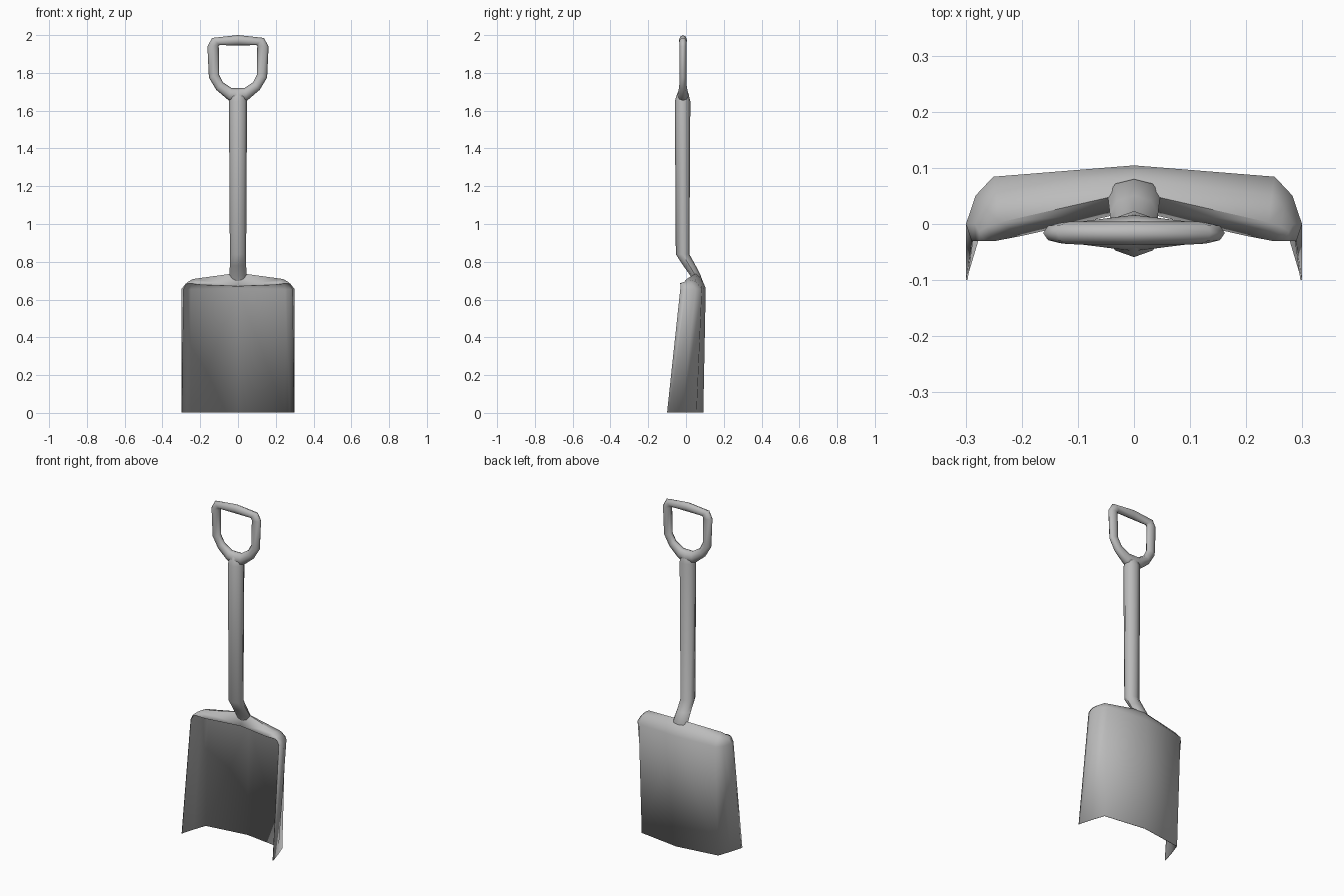
import bpy
import bmesh
from math import cos, sin, pi, radians
from mathutils import Vector

old = bpy.data.objects.get("Cube")
if old:
    bpy.data.objects.remove(old, do_unlink=True)

metal = bpy.data.materials.new("grey")
metal.use_nodes = True
GREY = (0.5, 0.5, 0.5, 1)
metal.diffuse_color = GREY
metal.node_tree.nodes["Principled BSDF"].inputs["Base Color"].default_value = GREY


def skin(name, rows, close_ring=False, close_path=False, caps=False):
    """Join rows of points into a quad surface."""
    bm = bmesh.new()
    grid = [[bm.verts.new(p) for p in row] for row in rows]
    n, m = len(grid), len(grid[0])
    for i in range(n if close_path else n - 1):
        a, b = grid[i], grid[(i + 1) % n]
        for j in range(m if close_ring else m - 1):
            k = (j + 1) % m
            bm.faces.new((a[j], a[k], b[k], b[j]))
    if caps:
        bm.faces.new(grid[0])
        bm.faces.new(grid[-1])
    bmesh.ops.recalc_face_normals(bm, faces=bm.faces)
    mesh = bpy.data.meshes.new(name)
    bm.to_mesh(mesh)
    bm.free()
    mesh.materials.append(metal)
    obj = bpy.data.objects.new(name, mesh)
    bpy.context.collection.objects.link(obj)
    return obj


def smooth(obj, angle):
    bpy.ops.object.select_all(action="DESELECT")
    obj.select_set(True)
    bpy.context.view_layer.objects.active = obj
    bpy.ops.object.shade_smooth_by_angle(angle=radians(angle))


# Blade: one half from side edge to centre, bottom row over the crown to the front lip
blade_rows = [
    [(.298, -.1, .001), (.297, -.09, .001), (.276, -.02, .001), (.25, .055, .001), (0, .09, .001)],
    [(.288, -.03, .655), (.298, 0, .655), (.281, .05, .655), (.25, .083, .655), (0, .103, .66)],
    [(.28, -.03, .67), (.283, 0, .674), (.266, .03, .685), (.245, .05, .695), (0, .08, .715)],
    [(.275, -.03, .68), (.275, -.013, .684), (.262, -.005, .694), (.24, .003, .707), (0, .058, .74)],
    [(.27, -.03, .68), (.265, -.03, .684), (.25, -.03, .685), (.2, -.02, .678), (0, .025, .67)],
]
blade = skin("blade", blade_rows)
mirror = blade.modifiers.new("mirror", "MIRROR")
mirror.use_clip = True
shell = blade.modifiers.new("thickness", "SOLIDIFY")
shell.thickness = 0.003
shell.offset = 0
smooth(blade, 60)

# Shaft: centre y, z, half width, half depth, bending back into the shoulder
SIDES = 8
shaft_path = [
    (.058, .685, .035, .016), (.052, .725, .047, .028),
    (.018, .78, .043, .033), (-.018, .84, .043, .036), (-.018, 1.65, .048, .041),
    (-.017, 1.69, .038, .03), (-.016, 1.71, .02, .02),
]
rings = []
for y, z, w, d in shaft_path:
    ring = []
    for s in range(SIDES):
        a = 2 * pi * s / SIDES
        ring.append((w * cos(a), y + d * sin(a), z))
    rings.append(ring)
smooth(skin("shaft", rings, close_ring=True, caps=True), 60)

# Handle: closed D-shaped tube; outer outline, inner outline, half depth
half = [
    ((.05, 1.655), (.035, 1.72), .027), ((.115, 1.71), (.08, 1.75), .02),
    ((.154, 1.775), (.1, 1.79), .018), ((.162, 1.94), (.102, 1.942), .018),
    ((.137, 1.985), (.098, 1.947), .02),
]
flip = [((-o[0], o[1]), (-i[0], i[1]), d) for o, i, d in reversed(half)]
loop = [((0, 1.64), (0, 1.72), .032)] + half + [((0, 2.0), (0, 1.945), .021)] + flip
rings = []
for outer, inner, depth in loop:
    o = Vector((outer[0], -.016, outer[1]))
    i = Vector((inner[0], -.016, inner[1]))
    mid, arm = (o + i) / 2, (o - i) / 2
    ring = []
    for s in range(SIDES):
        a = 2 * pi * s / SIDES
        ring.append(mid + arm * cos(a) + Vector((0, depth * sin(a), 0)))
    rings.append(ring)
smooth(skin("handle", rings, close_ring=True, close_path=True), 60)
